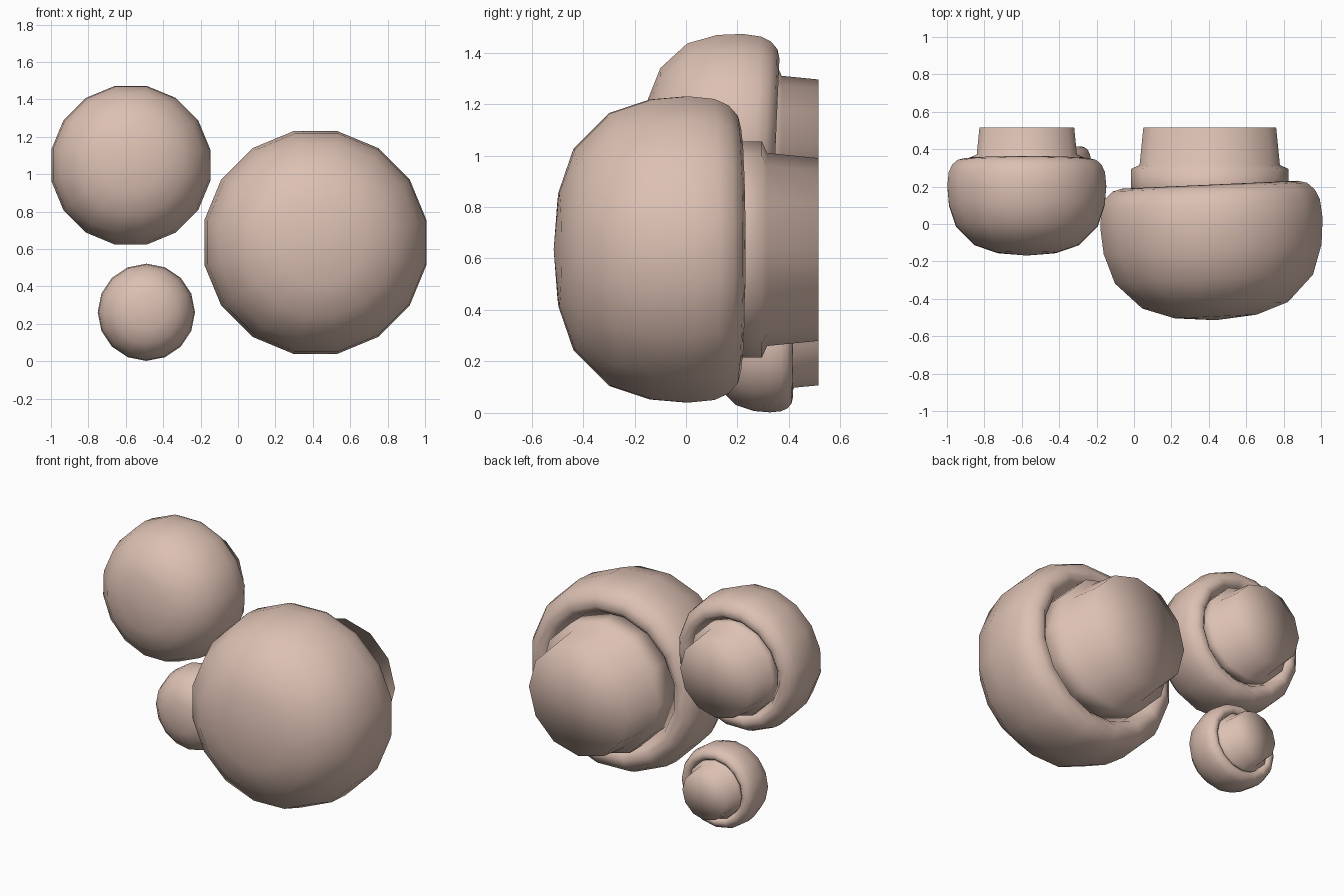
import bpy, bmesh, math
from mathutils import Matrix, Vector

if "Cube" in bpy.data.objects:
    bpy.data.objects.remove(bpy.data.objects["Cube"])

skin = bpy.data.materials.new("pale pink beige")
skin.diffuse_color = (0.72, 0.53, 0.45, 1)
skin.use_nodes = True
skin.node_tree.nodes["Principled BSDF"].inputs["Base Color"].default_value = skin.diffuse_color

# Cap profile of the large mushroom: (radius, y behind the rim), front pole first
CAP = [(0, -0.72), (0.22, -0.70), (0.39, -0.64), (0.53, -0.50), (0.583, -0.34),
       (0.595, -0.20), (0.585, -0.10), (0.56, -0.045), (0.52, -0.008),
       (0.47, 0.005), (0.43, -0.03), (0.40, -0.09), (0, -0.11)]


def lathe(name, profile, sides, phase, centre, tilt=(0, 0)):
    """Spin a (radius, y) profile about the y axis; tilt is degrees about x and z."""
    bm = bmesh.new()
    rings = []
    for r, y in profile:
        if r == 0:
            rings.append([bm.verts.new((0, y, 0))])
            continue
        angles = [2 * math.pi * (i + phase) / sides for i in range(sides)]
        rings.append([bm.verts.new((r * math.cos(a), y, r * math.sin(a))) for a in angles])
    for a, b in zip(rings, rings[1:]):
        for i in range(sides):
            j = (i + 1) % sides
            if len(a) == 1:
                bm.faces.new((a[0], b[i], b[j]))
            elif len(b) == 1:
                bm.faces.new((a[i], b[0], a[j]))
            else:
                bm.faces.new((a[i], b[i], b[j], a[j]))
    turn = Matrix.Rotation(math.radians(tilt[0]), 4, 'X') @ Matrix.Rotation(math.radians(tilt[1]), 4, 'Z')
    bm.transform(Matrix.Translation(Vector(centre)) @ turn)
    bmesh.ops.recalc_face_normals(bm, faces=bm.faces)
    for f in bm.faces:
        f.smooth = True
    mesh = bpy.data.meshes.new(name)
    bm.to_mesh(mesh)
    bm.free()
    mesh.materials.append(skin)
    obj = bpy.data.objects.new(name, mesh)
    bpy.context.collection.objects.link(obj)
    return obj


def mushroom(size, x, z, rim, step, phase, tilt):
    """A cap facing the front and a stepped stem ending on the back plane."""
    s = {"large": 1.0, "medium": 0.714, "small": 0.437}[size]
    grow = s / math.cos(math.pi / 16) if phase else s
    lathe(size + "_cap", [(r * grow, y * s) for r, y in CAP], 16, phase, (x, rim, z), tilt)
    # stem: collar, step, slightly tapering shaft, flat end
    start = rim - 0.10 * s
    stem = [(0, start), (0.42 * s, start), (0.42 * s, step - 0.02 * s),
            (0.375 * s, step), (0.355 * s, 0.515), (0, 0.515)]
    lathe(size + "_stem", stem, 12, 0, (x, 0, z))


mushroom("large", 0.405, 0.635, 0.205, 0.315, 0.5, (0, 2.6))
mushroom("medium", -0.573, 1.042, 0.345, 0.372, 0.5, (-2.5, 0))
mushroom("small", -0.49, 0.262, 0.413, 0.42, 0, (0, 0))
